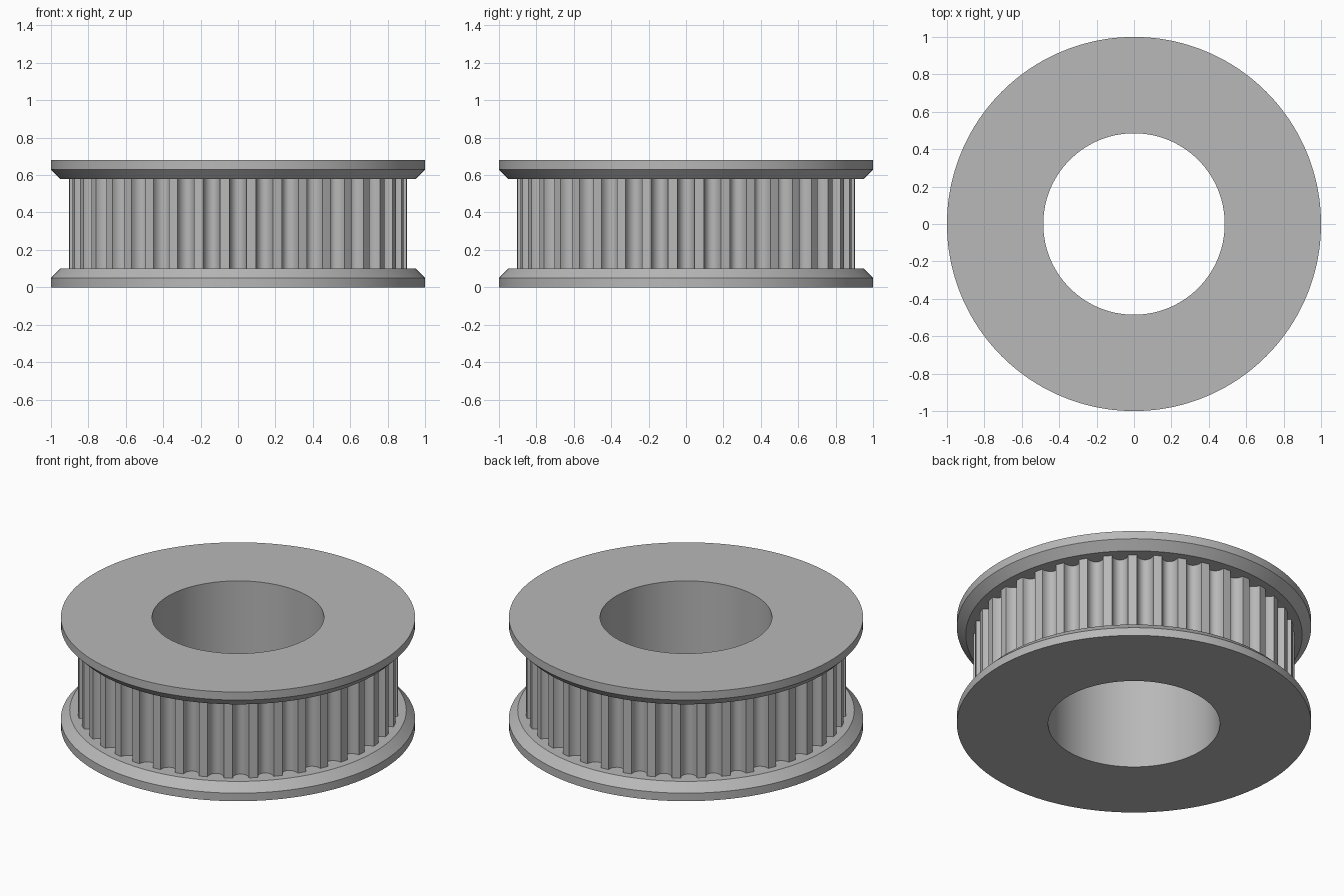
import bpy
import bmesh
from math import sin, cos, pi, radians

cube = bpy.data.objects.get("Cube")
if cube:
    bpy.data.objects.remove(cube, do_unlink=True)

TEETH = 40
OUTER, BORE, DRUM = 1.0, 0.485, 0.905
HEIGHT, RIM, FLANGE = 0.68, 0.05, 0.1
SHOULDER = 0.95
GROOVE_HALF, GROOVE_DEPTH, GROOVE_STEPS = radians(2.9), 0.055, 10

metal = bpy.data.materials.new("grey metal")
metal.use_nodes = True
metal.diffuse_color = (0.48, 0.48, 0.48, 1)
metal.node_tree.nodes["Principled BSDF"].inputs["Base Color"].default_value = metal.diffuse_color

# Toothed outline: rounded grooves, one centred on each axis, with plain lands between
outline = []
for tooth in range(TEETH):
    centre = 2 * pi * tooth / TEETH
    for step in range(GROOVE_STEPS + 1):
        t = pi * (step / GROOVE_STEPS - 0.5)
        outline.append((centre + GROOVE_HALF * sin(t), DRUM - GROOVE_DEPTH * cos(t)))
    outline.append((centre + pi / TEETH, DRUM))


def loft(name, rings):
    """Skin a stack of (radius, z) rings; a radius of None follows the teeth."""
    bm = bmesh.new()
    rows = []
    for radius, z in rings:
        row = []
        for angle, toothed in outline:
            r = toothed if radius is None else radius
            row.append(bm.verts.new((r * cos(angle), r * sin(angle), z)))
        rows.append(row)
    count = len(outline)
    for low, high in zip(rows, rows[1:]):
        for i in range(count):
            j = (i + 1) % count
            bm.faces.new((low[i], low[j], high[j], high[i]))
    mesh = bpy.data.meshes.new(name)
    bm.to_mesh(mesh)
    bm.free()
    mesh.materials.append(metal)
    obj = bpy.data.objects.new(name, mesh)
    bpy.context.collection.objects.link(obj)
    bpy.ops.object.select_all(action="DESELECT")
    obj.select_set(True)
    bpy.context.view_layer.objects.active = obj
    bpy.ops.object.shade_smooth_by_angle(angle=radians(30))


# Flange: flat face, straight rim, bevel and shoulder running up to the teeth
flange = [(BORE, 0), (OUTER, 0), (OUTER, RIM), (SHOULDER, FLANGE), (None, FLANGE)]
loft("lower_flange", flange)
loft("upper_flange", [(r, HEIGHT - z) for r, z in reversed(flange)])

# Toothed drum between the flanges, and the bore through the middle
loft("toothed_drum", [(None, FLANGE), (None, HEIGHT - FLANGE)])
loft("bore_wall", [(BORE, HEIGHT), (BORE, 0)])
